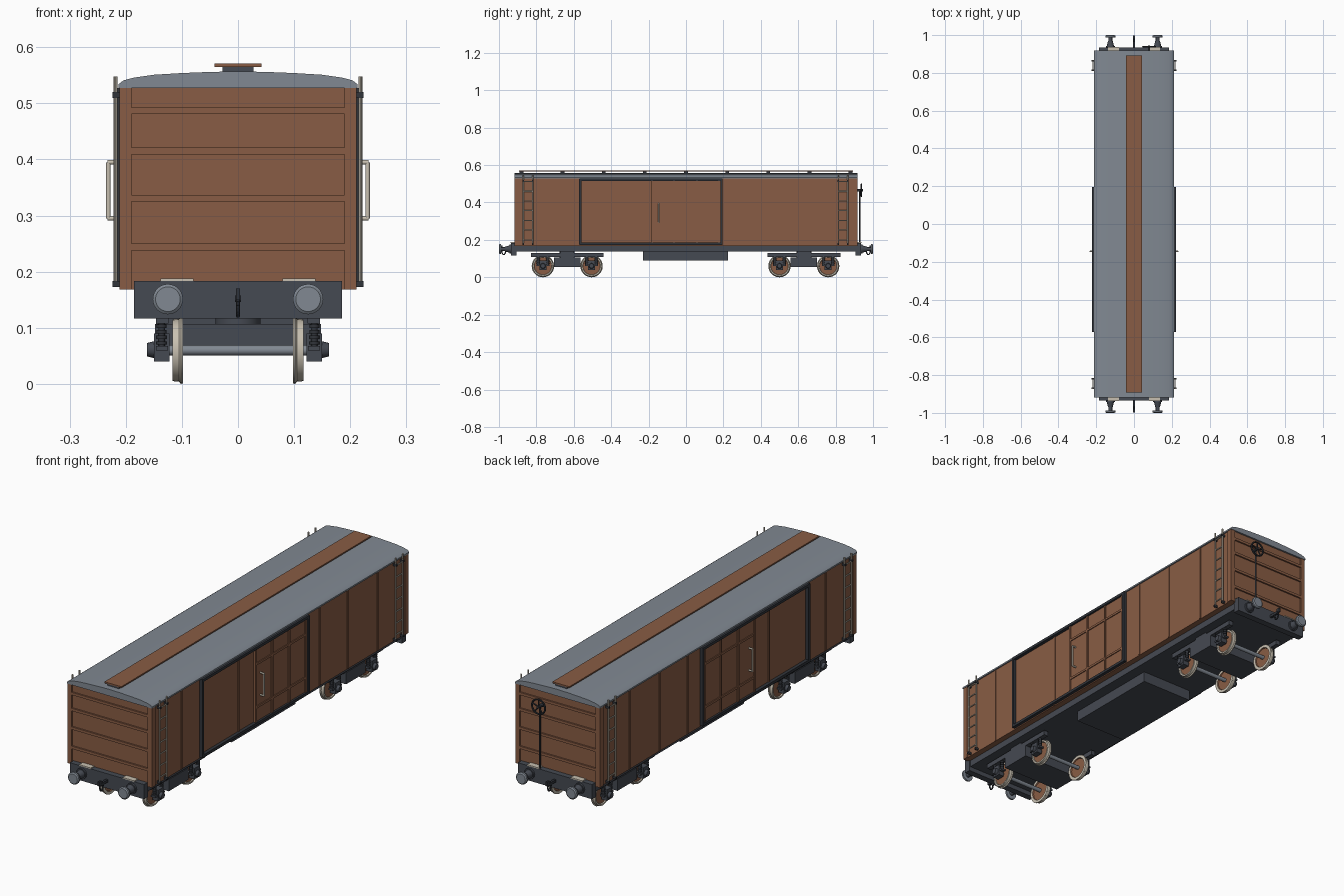
import bpy, bmesh, math
from mathutils import Matrix, Vector

if "Cube" in bpy.data.objects:
    bpy.data.objects.remove(bpy.data.objects["Cube"])


def material(name, r, g, b):
    m = bpy.data.materials.new(name)
    m.use_nodes = True
    m.diffuse_color = (r, g, b, 1)
    m.node_tree.nodes["Principled BSDF"].inputs["Base Color"].default_value = (r, g, b, 1)
    return m


brown = material("brown paint", 0.25, 0.108, 0.058)
roof_grey = material("roof grey", 0.22, 0.25, 0.29)
steel = material("dark steel", 0.06, 0.068, 0.085)
iron = material("black iron", 0.03, 0.034, 0.042)
cream = material("pale metal", 0.58, 0.53, 0.44)
AXES = {"x": Vector((1, 0, 0)), "y": Vector((0, 1, 0)), "z": Vector((0, 0, 1))}
made = []


class Part:
    """Collects simple solids into one named object."""

    def __init__(self, name, *mats):
        self.name, self.mats, self.bm = name, mats, bmesh.new()

    def box(self, x0, x1, y0, y1, z0, z1):
        size = Matrix.Diagonal((abs(x1 - x0), abs(y1 - y0), abs(z1 - z0), 1))
        mid = Matrix.Translation(((x0 + x1) / 2, (y0 + y1) / 2, (z0 + z1) / 2))
        bmesh.ops.create_cube(self.bm, size=1, matrix=mid @ size)

    def rod(self, a, b, r, r2=None, sides=12):
        a, b = Vector(a), Vector(b)
        turn = (b - a).to_track_quat("Z", "Y").to_matrix().to_4x4()
        bmesh.ops.create_cone(self.bm, cap_ends=True, segments=sides, radius1=r,
                              radius2=r if r2 is None else r2, depth=(b - a).length,
                              matrix=Matrix.Translation((a + b) / 2) @ turn)

    def lathe(self, profile, centre, axis, steps=28):
        # profile: (radius, distance along axis), spun round the axis
        ax = AXES[axis]
        side = AXES["z"]
        c = Vector(centre)
        vs = [self.bm.verts.new(c + side * r + ax * d) for r, d in profile]
        es = [self.bm.edges.new(p) for p in zip(vs, vs[1:])]
        if profile[0] != profile[-1] and profile[0][0] > 0.001:
            es.append(self.bm.edges.new((vs[-1], vs[0])))
        bmesh.ops.spin(self.bm, geom=vs + es, cent=c, axis=ax, angle=math.tau, steps=steps)
        bmesh.ops.remove_doubles(self.bm, verts=self.bm.verts, dist=0.0002)

    def ring(self, centre, axis, radius, r, stretch=1.0):
        n = 20
        u, v = [AXES[k] for k in "xyz" if k != axis]
        pts = [Vector(centre) + u * radius * math.cos(i * math.tau / n)
               + v * radius * stretch * math.sin(i * math.tau / n) for i in range(n)]
        for i in range(n):
            self.rod(pts[i - 1], pts[i], r, sides=8)

    def done(self):
        bmesh.ops.recalc_face_normals(self.bm, faces=self.bm.faces)
        mesh = bpy.data.meshes.new(self.name)
        self.bm.to_mesh(mesh)
        self.bm.free()
        for m in self.mats:
            mesh.materials.append(m)
        ob = bpy.data.objects.new(self.name, mesh)
        bpy.context.collection.objects.link(ob)
        made.append(ob)
        return ob


# Wagon body with end ribs, corner posts and side battens
body = Part("body", brown)
body.box(-.207, .207, -.91, .91, .168, .528)
for s in (-1, 1):
    for z in (.244, .331, .415, .487):
        body.box(-.19, .19, s * .905, s * .917, z - .006, z + .006)
    for t in (-1, 1):
        body.box(s * .19, s * .211, t * .89, t * .916, .168, .528)
    for y in (-.7, -.295, .285, .485, .7):
        body.box(s * .2, s * .2105, y - .004, y + .004, .17, .526)
body.done()

# Arched roof extruded along the length
roof = Part("roof", roof_grey)
half = [(.213, .527), (.213, .534), (.204, .541), (.185, .546), (.15, .551), (.1, .554), (.05, .556)]
outline = half + [(0, .557)] + [(-x, z) for x, z in reversed(half)]
face = roof.bm.faces.new([roof.bm.verts.new((x, -.918, z)) for x, z in outline])
ext = bmesh.ops.extrude_face_region(roof.bm, geom=[face])
bmesh.ops.translate(roof.bm, vec=(0, 1.836, 0),
                    verts=[v for v in ext["geom"] if isinstance(v, bmesh.types.BMVert)])
roof.done()

# Roof walkway and its supports
walk = Part("roof_walkway", brown)
walk.box(-.042, .042, -.893, .893, .565, .571)
walk.done()
sup = Part("walkway_supports", steel)
for i in range(9):
    y = -.88 + .22 * i
    sup.box(-.028, .028, y - .01, y + .01, .55, .565)
sup.done()

# Underframe, headstocks and equipment box
frame = Part("underframe", steel)
frame.box(-.18, .18, -.915, .915, .138, .169)
frame.box(-.13, .13, -.23, .225, .09, .14)
for s in (-1, 1):
    frame.box(-.185, .185, s * .905, s * .935, .117, .183)
frame.done()

for s, side in ((-1, "right"), (1, "left")):
    # Sliding door, with its raised grid
    door = Part(side + "_door", brown)
    door.box(s * .2, s * .213, -.185, .185, .185, .515)
    for y in (-.181, -.064, .058, .176):
        door.box(s * .21, s * .218, y - .005, y + .005, .185, .515)
    for z in (.25, .445):
        door.box(s * .21, s * .217, -.181, .176, z - .005, z + .005)
    door.done()
    # Door surround and rails
    rails = Part(side + "_door_frame", iron)
    for z in (.179, .521):
        rails.box(s * .205, s * .222, -.57, .195, z - .006, z + .006)
    for y in (-.565, .19):
        rails.box(s * .205, s * .222, y - .006, y + .006, .175, .525)
    rails.done()
    # Door handle
    grip = Part(side + "_door_handle", cream)
    grip.rod((s * .231, -.145, .295), (s * .231, -.145, .395), .004)
    for z in (.295, .395):
        grip.rod((s * .21, -.145, z), (s * .233, -.145, z), .004)
    grip.done()
    # Ladders with brackets
    ladder = Part(side + "_ladders", cream)
    mounts = Part(side + "_ladder_brackets", iron)
    for c in (-.845, .84):
        for y in (c - .025, c + .025):
            ladder.rod((s * .218, y, .173), (s * .218, y, .548), .0035, sides=8)
            for z in (.178, .515):
                mounts.box(s * .205, s * .224, y - .004, y + .004, z - .005, z + .005)
        for i in range(7):
            z = .2 + .052 * i
            ladder.rod((s * .218, c - .025, z), (s * .218, c + .025, z), .0028, sides=8)
    ladder.done()
    mounts.done()

for s, end in ((-1, "front"), (1, "back")):
    # Buffers
    stems = Part(end + "_buffer_stems", steel)
    heads = Part(end + "_buffer_heads", roof_grey)
    steps = Part(end + "_steps", cream)
    for x in (-.125, .125):
        stems.rod((x, s * .93, .151), (x, s * .943, .151), .024, sides=20)
        stems.rod((x, s * .943, .151), (x, s * .968, .151), .019, .013, sides=20)
        stems.rod((x, s * .965, .151), (x, s * .99, .151), .01, sides=16)
        heads.rod((x, s * .988, .151), (x, s * .996, .151), .027, sides=28)
        heads.rod((x, s * .996, .151), (x, s * 1.0, .151), .027, .022, sides=28)
        mid = x * .87
        steps.box(mid - .029, mid + .029, s * .912, s * .937, .183, .188)
    stems.done()
    heads.done()
    steps.done()
    # Coupling hook and link
    hook = Part(end + "_coupling", iron)
    hook.box(-.005, .005, s * .93, s * .985, .146, .158)
    hook.box(-.004, .004, s * .98, s * .997, .15, .17)
    hook.ring((0, s * .975, .14), "x", .011, .0035, 1.7)
    hook.done()

# Hand brake column and wheel on the back end
brake = Part("hand_brake", iron)
brake.rod((.08, .928, .18), (.08, .928, .465), .004)
brake.rod((.08, .91, .465), (.08, .945, .465), .006)
brake.ring((.08, .938, .465), "y", .033, .004)
for i in range(5):
    a = math.tau * i / 5
    brake.rod((.08, .938, .465),
              (.08 + .033 * math.sin(a), .938, .465 + .033 * math.cos(a)), .003, sides=8)
brake.done()

# Bogies
for cy, end in ((-.635, "front"), (.63, "back")):
    bogie = Part(end + "_bogie", steel)
    bogie.box(-.148, .148, cy - .07, cy + .07, .055, .107)
    bogie.rod((0, cy, .1), (0, cy, .14), .04, sides=24)
    axles = Part(end + "_axles", roof_grey)
    wheels = Part(end + "_wheels", brown, cream)
    springs = Part(end + "_springs", iron)
    for s in (-1, 1):
        bogie.box(s * .124, s * .146, cy - .195, cy + .195, .108, .13)
        bogie.box(s * .1, s * .146, cy - .037, cy + .037, .107, .138)
        for wy in (cy - .13, cy + .13):
            bogie.box(s * .122, s * .15, wy - .019, wy + .019, .04, .09)
            bogie.rod((s * .145, wy, .061), (s * .162, wy, .061), .016, .012, sides=16)
            for dy in (-.025, .025):
                bogie.box(s * .125, s * .146, wy + dy - .009, wy + dy + .009, .06, .068)
                for i in range(4):
                    z = .07 + .01 * i
                    springs.rod((s * .136, wy + dy, z), (s * .136, wy + dy, z + .006), .009)
                springs.rod((s * .136, wy + dy, .068), (s * .136, wy + dy, .108), .006)
            wheels.lathe([(0, s * .103), (.044, s * .103), (.046, s * .098), (.059, s * .098),
                          (.06, s * .102), (.056, s * .105), (.055, s * .117),
                          (.048, s * .117), (.046, s * .112), (0, s * .112)],
                         (0, wy, .06), "x")
    for wy in (cy - .13, cy + .13):
        axles.rod((-.13, wy, .06), (.13, wy, .06), .009, sides=16)
    # Pale tyres outside, brown discs within
    for f in wheels.bm.faces:
        p = f.calc_center_median()
        wy = cy + math.copysign(.13, p.y - cy)
        f.material_index = 1 if math.hypot(p.y - wy, p.z - .06) > .0455 else 0
    for part in (bogie, axles, wheels, springs):
        part.done()

# Smooth the round parts while keeping hard edges
bpy.ops.object.select_all(action="DESELECT")
for ob in made:
    ob.select_set(True)
bpy.context.view_layer.objects.active = made[0]
bpy.ops.object.shade_smooth_by_angle(angle=math.radians(32))
